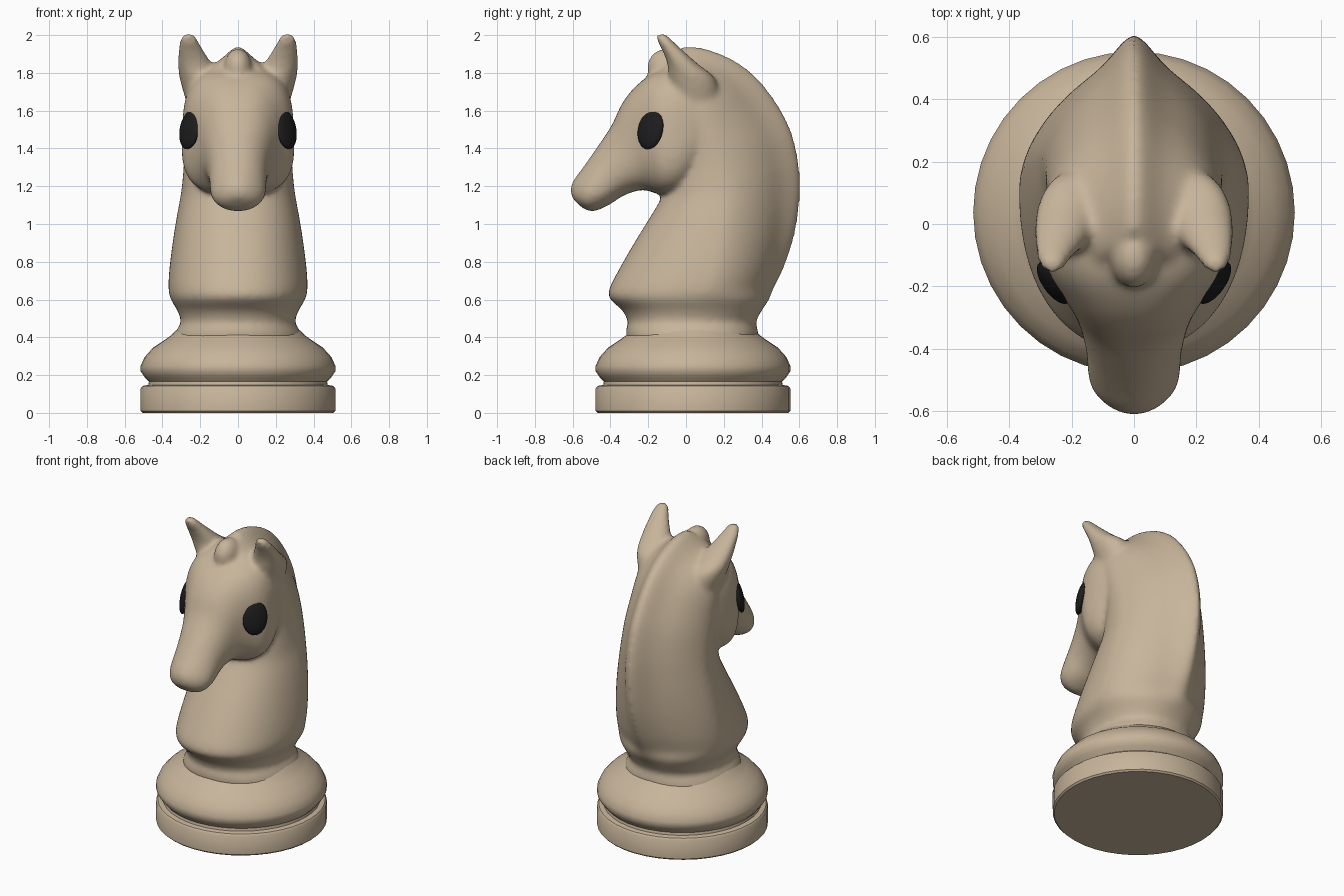
import bpy, bmesh, math
from mathutils import Vector, Matrix

if "Cube" in bpy.data.objects:
    bpy.data.objects.remove(bpy.data.objects["Cube"])


def material(name, rgb):
    m = bpy.data.materials.new(name)
    m.diffuse_color = (*rgb, 1)
    m.use_nodes = True
    m.node_tree.nodes["Principled BSDF"].inputs["Base Color"].default_value = m.diffuse_color
    return m


TAN = material("tan", (0.575, 0.46, 0.325))
BLACK = material("black", (0.012, 0.012, 0.012))


def finish(bm, name, mat):
    bmesh.ops.recalc_face_normals(bm, faces=bm.faces[:])
    me = bpy.data.meshes.new(name)
    bm.to_mesh(me)
    bm.free()
    ob = bpy.data.objects.new(name, me)
    bpy.context.collection.objects.link(ob)
    me.materials.append(mat)
    for p in me.polygons:
        p.use_smooth = True
    return ob


def smooth_rows(rows, steps=4):
    """Catmull-Rom interpolation between rows of section values."""
    out = []
    for i in range(len(rows) - 1):
        a, b, c, d = (rows[min(max(j, 0), len(rows) - 1)] for j in range(i - 1, i + 3))
        for s in range(steps):
            t = s / steps
            out.append([0.5 * (2 * q + (r - p) * t + (2 * p - 5 * q + 4 * r - u) * t * t
                               + (3 * q - p - 3 * r + u) * t ** 3)
                        for p, q, r, u in zip(a, b, c, d)])
    return out + [list(rows[-1])]


def loft(bm, rings):
    loops = [[bm.verts.new(p) for p in ring] for ring in rings]
    n = len(loops[0])
    for a, b in zip(loops, loops[1:]):
        for i in range(n):
            j = (i + 1) % n
            bm.faces.new((a[i], a[j], b[j], b[i]))
    bm.faces.new(loops[0])
    bm.faces.new(loops[-1])


def section(y0, z0, y1, z1, w, ridge=0.0, widest=0.5, power=0.92, taper=0.0, n=64):
    """Oval between two points of the side outline; a mane ridge pinches the second end."""
    p, q = Vector((0, y0, z0)), Vector((0, y1, z1))
    span = (q - p).length
    d = (q - p) / span
    body = span - ridge
    mid = body * widest
    pts = []
    for i in range(n):
        a = 2 * math.pi * i / n
        c, s = math.cos(a), math.sin(a)
        e = power + (4.5 * ridge if c > 0 else 0)
        c = math.copysign(abs(c) ** e, c)
        s = math.copysign(abs(s) ** e, s)
        x = w * s * (1 + taper * c)
        v = mid + c * ((body - mid) if c > 0 else mid)
        if c > 0:
            v += ridge * math.exp(-(x / 0.075) ** 2)
        pts.append(p + d * v + Vector((x, 0, 0)))
    return pts


# Neck: throat y, z, nape y, z, half width, mane ridge height, place of greatest width
NECK = [(-.315, .38, .385, .38, .35, 0, .5), (-.318, .44, .38, .44, .325, 0, .5),
        (-.308, .48, .37, .48, .302, 0, .5),
        (-.335, .54, .40, .54, .32, 0, .52), (-.40, .60, .44, .60, .355, .01, .56),
        (-.408, .65, .465, .66, .368, .03, .6), (-.36, .75, .515, .76, .364, .045, .6),
        (-.28, .89, .565, .90, .347, .06, .58), (-.20, 1.02, .595, 1.05, .325, .07, .55),
        (-.14, 1.12, .605, 1.20, .303, .075, .52), (-.11, 1.19, .595, 1.34, .292, .075, .48),
        (-.08, 1.27, .555, 1.50, .285, .075, .44), (-.08, 1.40, .475, 1.65, .28, .075, .42),
        (-.09, 1.55, .37, 1.78, .275, .075, .42), (-.11, 1.65, .25, 1.87, .25, .075, .44),
        (-.15, 1.72, .10, 1.93, .18, .08, .5), (-.17, 1.76, -.02, 1.94, .11, .08, .5)]
# Head: brow y, z, jaw y, z, half width, no ridge, middle, roundness, widening to the jaw
HEAD = [(.24, 1.66, .20, 1.42, .15, 0, .5, .9, 0), (.20, 1.74, .16, 1.35, .21, 0, .5, .9, 0),
        (.10, 1.82, .08, 1.25, .268, 0, .5, .8, .03),
        (-.05, 1.83, -.02, 1.175, .295, 0, .5, .65, .04),
        (-.17, 1.80, -.11, 1.155, .285, 0, .5, .65, .08),
        (-.27, 1.725, -.17, 1.165, .235, 0, .5, .72, .1),
        (-.34, 1.635, -.22, 1.18, .195, 0, .5, .8, .1),
        (-.395, 1.52, -.28, 1.17, .17, 0, .5, .86, .1),
        (-.475, 1.40, -.34, 1.145, .153, 0, .5, .92, .1),
        (-.545, 1.30, -.40, 1.105, .148, 0, .5, .98, .12),
        (-.59, 1.24, -.45, 1.08, .138, 0, .5, 1.05, .15),
        (-.612, 1.19, -.50, 1.065, .105, 0, .5, 1.05, .15),
        (-.605, 1.14, -.55, 1.085, .05, 0, .5, 1, .1)]
# Ear: z, centre x, centre y, radius x, radius y
EAR = [(1.60, .17, .06, .09, .12), (1.76, .205, .035, .102, .125),
       (1.85, .230, -.02, .09, .08), (1.92, .250, -.072, .067, .055),
       (1.975, .26, -.115, .048, .04), (2.005, .262, -.13, .027, .024)]

bm = bmesh.new()
loft(bm, [section(*r) for r in smooth_rows(NECK)])
loft(bm, [section(*r) for r in smooth_rows(HEAD)])
for side in (-1, 1):
    loft(bm, [[(side * (cx + rx * math.cos(k * math.pi / 12)),
                cy + ry * math.sin(k * math.pi / 12), z) for k in range(24)]
              for z, cx, cy, rx, ry in smooth_rows(EAR)])
# Forelock
bmesh.ops.create_uvsphere(bm, u_segments=24, v_segments=16, radius=1,
                          matrix=Matrix.Translation((0, -.105, 1.825))
                          @ Matrix.Diagonal((.075, .102, .105, 1)))
horse = finish(bm, "horse_head_and_neck", TAN)
rm = horse.modifiers.new("blend", 'REMESH')
rm.mode = 'VOXEL'
rm.voxel_size = 0.014
rm.use_smooth_shade = True
sm = horse.modifiers.new("soften", 'SMOOTH')
sm.factor = 0.5
sm.iterations = 12

# Turned base with foot disc, groove and rounded collar
PROFILE = [(.505, 0), (.515, .01), (.515, .13), (.505, .143), (.475, .148), (.472, .165),
           (.495, .19), (.515, .22), (.515, .25), (.495, .295), (.45, .345), (.39, .385),
           (.355, .41), (.333, .432), (.30, .46)]
bm = bmesh.new()
loft(bm, [[(r * math.cos(k * math.pi / 20), .037 + r * math.sin(k * math.pi / 20), z)
           for k in range(40)] for r, z in PROFILE])
base = finish(bm, "turned_base", TAN)
bpy.context.view_layer.objects.active = base
base.select_set(True)
bpy.ops.object.shade_smooth_by_angle(angle=math.radians(40))

# Eyes: thin oval lenses lying on the cheeks
for side, name in ((-1, "left_eye"), (1, "right_eye")):
    out = Vector((side * .79, -.58, .2)).normalized()
    up = Vector((side * -.1, .15, 1))
    up = (up - out * up.dot(out)).normalized()
    across = up.cross(out)
    m = Matrix((across, up, out)).transposed().to_4x4()
    m.translation = (side * .256, -.188, 1.50)
    bm = bmesh.new()
    bmesh.ops.create_uvsphere(bm, u_segments=24, v_segments=12, radius=1,
                              matrix=m @ Matrix.Diagonal((.08, .107, .03, 1)))
    finish(bm, name, BLACK)
